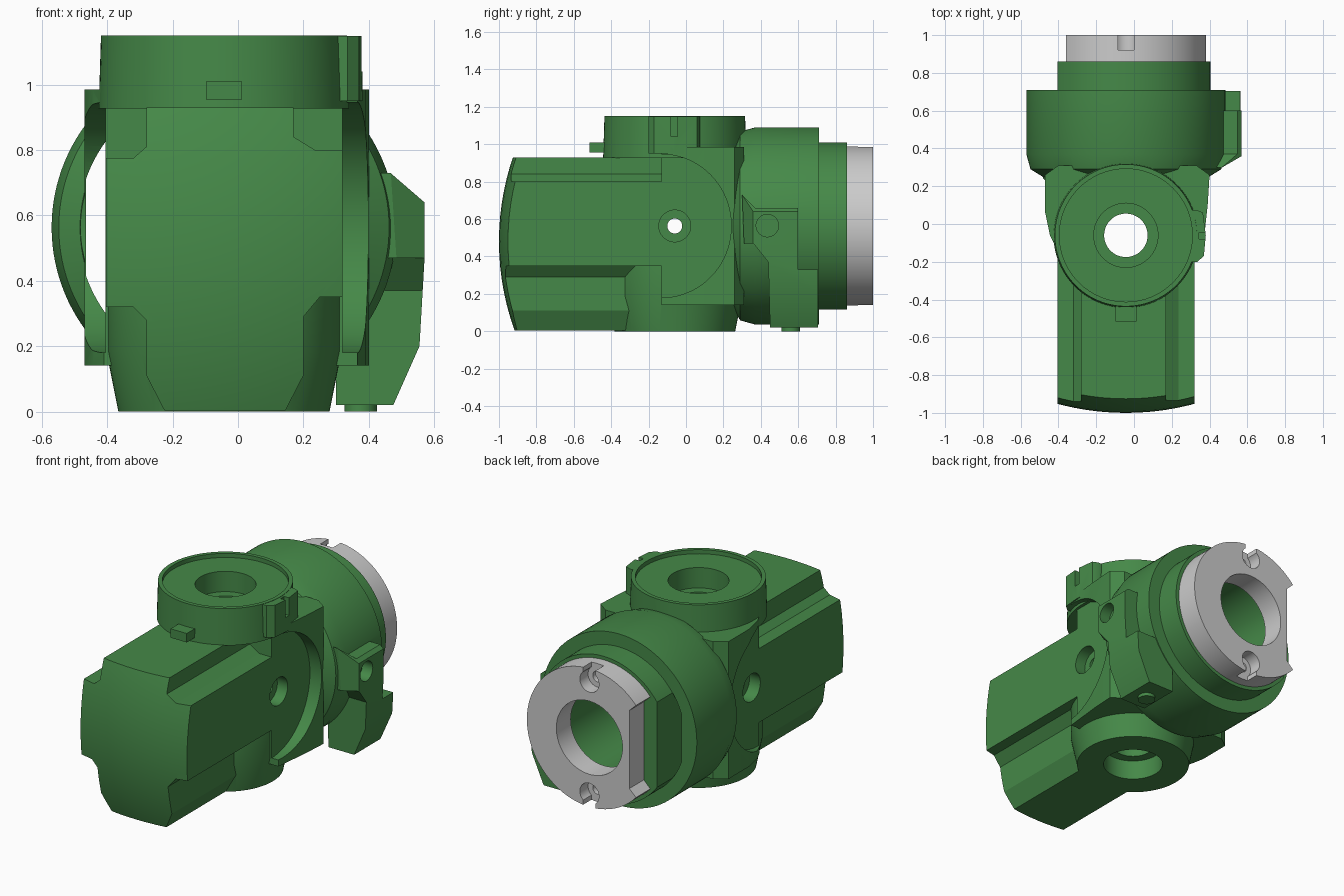
import bpy, bmesh
from math import sin, cos, pi, sqrt, radians
from mathutils import Vector

if "Cube" in bpy.data.objects:
    bpy.data.objects.remove(bpy.data.objects["Cube"])

CX, CY, CZ = -0.043, -0.06, 0.563      # shared axes of the bores

green = bpy.data.materials.new("green_paint")
green.diffuse_color = (0.06, 0.25, 0.065, 1)
green.use_nodes = True
green.node_tree.nodes["Principled BSDF"].inputs["Base Color"].default_value = green.diffuse_color


def place(axis, u, v, t):
    return {'X': (t, u, v), 'Y': (u, t, v), 'Z': (u, v, t)}[axis]


def finish(name, bm):
    bmesh.ops.recalc_face_normals(bm, faces=bm.faces)
    me = bpy.data.meshes.new(name)
    bm.to_mesh(me)
    bm.free()
    ob = bpy.data.objects.new(name, me)
    bpy.context.collection.objects.link(ob)
    return ob


def loft(name, rings):
    bm = bmesh.new()
    vs = [[bm.verts.new(p) for p in r] for r in rings]
    n = len(vs[0])
    for a, b in zip(vs, vs[1:]):
        for i in range(n):
            bm.faces.new((a[i], a[(i + 1) % n], b[(i + 1) % n], b[i]))
    bm.faces.new(vs[0])
    bm.faces.new(vs[-1])
    return finish(name, bm)


def prism(name, axis, pts, a, b):
    return loft(name, [[place(axis, u, v, t) for u, v in pts] for t in (a, b)])


def turned(name, axis, u, v, profile, n=96):
    """Solid of revolution, profile = (radius, position along axis)."""
    return loft(name, [[place(axis, u + r * cos(2 * pi * i / n), v + r * sin(2 * pi * i / n), t)
                        for i in range(n)] for r, t in profile])


def cyl(axis, u, v, r, a, b, name="cutter", n=64):
    return turned(name, axis, u, v, [(r, a), (r, b)], n)


def box(x0, x1, y0, y1, z0, z1, name="cutter"):
    return prism(name, 'Z', [(x0, y0), (x1, y0), (x1, y1), (x0, y1)], z0, z1)


def combine(ob, op, *others):
    for o in others:
        m = ob.modifiers.new("bool", 'BOOLEAN')
        m.operation, m.object, m.solver = op, o, 'EXACT'
        bpy.context.view_layer.objects.active = ob
        bpy.ops.object.modifier_apply(modifier=m.name)
        bpy.data.objects.remove(o, do_unlink=True)
    return ob


# barrel and neck
body = turned("valve_body", 'Y', CX, CZ,
              [(0.42, 0.1), (0.44, 0.25), (0.505, 0.29), (0.527, 0.37), (0.527, 0.71),
               (0.447, 0.71), (0.447, 0.86)], 128)
neck = prism("neck", 'Z', [(-0.41, -0.13), (-0.445, -0.06), (-0.47, 0.06), (-0.47, 0.26), (-0.40, 0.31),
                           (0.33, 0.31), (0.40, 0.26), (0.39, 0.10), (0.365, -0.13)], 0.14, 0.985)
combine(body, 'UNION', neck)

# rounded recesses on both flanks
recess = [(-0.6, CZ - 0.383)] + [(-0.13 + 0.372 * cos(a), CZ + 0.383 * sin(a))
                                 for a in [radians(-90 + 180 * i / 40) for i in range(41)]] + [(-0.6, CZ + 0.383)]
combine(body, 'DIFFERENCE', prism("cutter", 'X', recess, 0.32, 0.8),
        prism("cutter", 'X', recess, -0.8, -0.405))

# slot behind the left shell and flat on the stepped ring
arc = []
for i in range(25):
    x = -0.405 - 0.06 * i / 24
    arc.append((x, sqrt(0.447 ** 2 - (x - CX) ** 2)))
slot = [(x, CZ + d) for x, d in arc] + [(x, CZ - d) for x, d in reversed(arc)]
combine(body, 'DIFFERENCE', prism("cutter", 'Y', slot, -0.3, 0.75),
        box(-0.8, -0.405, 0.709, 0.9, -0.1, 1.3))

# front arm with stepped corners and domed end
section = [(-0.404, 0.32), (-0.32, 0.32), (-0.28, 0.28), (-0.28, 0.11), (-0.225, 0.003), (0.145, 0.003),
           (0.20, 0.11), (0.20, 0.29), (0.25, 0.35), (0.319, 0.35), (0.319, 0.80), (0.235, 0.80),
           (0.17, 0.84), (0.17, 0.93), (-0.28, 0.93), (-0.28, 0.81), (-0.32, 0.775), (-0.404, 0.775)]
arm = prism("arm", 'Y', section, -1.05, -0.1)
bm = bmesh.new()
bmesh.ops.create_uvsphere(bm, u_segments=128, v_segments=64, radius=1.4)
bmesh.ops.translate(bm, verts=bm.verts, vec=Vector((CX, 0.4, 0.48)))
combine(arm, 'INTERSECT', finish("cutter", bm))

# top turret, its side tab, and the tapered foot
turret = turned("turret", 'Z', CX, CY, [(0.383, 0.926), (0.376, 1.15)])
tab = prism("turret_tab", 'Z', [(0.2, -0.20), (0.335, -0.20), (0.37, -0.17), (0.38, -0.06),
                                (0.365, 0.06), (0.33, 0.075), (0.2, 0.075)], 0.95, 1.148)
combine(tab, 'DIFFERENCE', box(0.345, 0.5, -0.08, -0.045, 1.04, 1.3))
foot = turned("foot", 'Z', CX, CY, [(0.323, 0), (0.36, 0.185), (0.36, 0.5)])

# side lug, shaped by its three outlines
lug = prism("side_lug", 'Y', [(0.3, 0.735), (0.46, 0.735), (0.57, 0.64), (0.57, 0.46), (0.555, 0.2),
                              (0.475, 0.02), (0.3, 0.02)], 0.2, 0.8)
combine(lug, 'INTERSECT',
        prism("cutter", 'X', [(0.30, 0.73), (0.37, 0.66), (0.60, 0.66), (0.60, 0.33), (0.705, 0.33),
                              (0.705, 0.01), (0.45, 0.01), (0.44, 0.37), (0.36, 0.47), (0.31, 0.47)], 0.2, 0.8),
        prism("cutter", 'Z', [(0.25, 0.25), (0.45, 0.29), (0.571, 0.36), (0.571, 0.75), (0.25, 0.75)], -0.1, 1))
combine(lug, 'DIFFERENCE', cyl('X', 0.435, 0.565, 0.06, 0.5, 0.8))
peg = cyl('Z', 0.375, 0.56, 0.05, 0, 0.06, "lug_peg")

combine(body, 'UNION', arm, turret, tab, foot, lug, peg)

# bores: vertical stepped bore, cross hole, rear bore
combine(body, 'DIFFERENCE',
        cyl('Z', CX, CY, 0.352, 1.125, 1.3),
        cyl('Z', CX, CY, 0.17, 1.0, 1.3),
        cyl('Z', CX, CY, 0.17, -0.1, 0.12),
        cyl('Z', CX, CY, 0.115, -0.2, 1.4),
        cyl('X', CY, CZ, 0.085, 0.25, 0.8),
        cyl('X', CY, CZ, 0.085, -0.8, -0.33),
        cyl('X', CY, CZ, 0.04, -0.9, 0.9),
        cyl('Y', CX, CZ, 0.24, 0.3, 1.2))

key = box(-0.098, 0.012, -0.515, -0.40, 0.955, 1.01, "locating_key")

# grey adapter ring with side flat and two screw notches
ring = turned("adapter_ring", 'Y', CX, CZ, [(0.425, 0.86), (0.425, 1.0)], 128)
combine(ring, 'DIFFERENCE', cyl('Y', CX, CZ, 0.225, 0.8, 1.1),
        prism("cutter", 'Y', [(-0.7, CZ - 0.283), (-0.36, CZ - 0.283), (-0.315, CZ - 0.24),
                              (-0.315, CZ + 0.24), (-0.36, CZ + 0.283), (-0.7, CZ + 0.283)], 0.8, 1.1))
for s in (-1, 1):
    zs = sorted((CZ + s * 0.35, CZ + s * 0.5))
    combine(ring, 'DIFFERENCE', box(CX - 0.042, CX + 0.042, 0.92, 1.1, *zs),
            cyl('Y', CX, CZ + s * 0.345, 0.065, 0.92, 1.1),
            cyl('Y', CX, CZ + s * 0.345, 0.033, 0.8, 1.1))

for ob in (body, key, ring):
    if ob is not ring:
        ob.data.materials.clear()
        ob.data.materials.append(green)
    bpy.ops.object.select_all(action='DESELECT')
    ob.select_set(True)
    bpy.context.view_layer.objects.active = ob
    bpy.ops.object.shade_smooth_by_angle(angle=radians(25))
